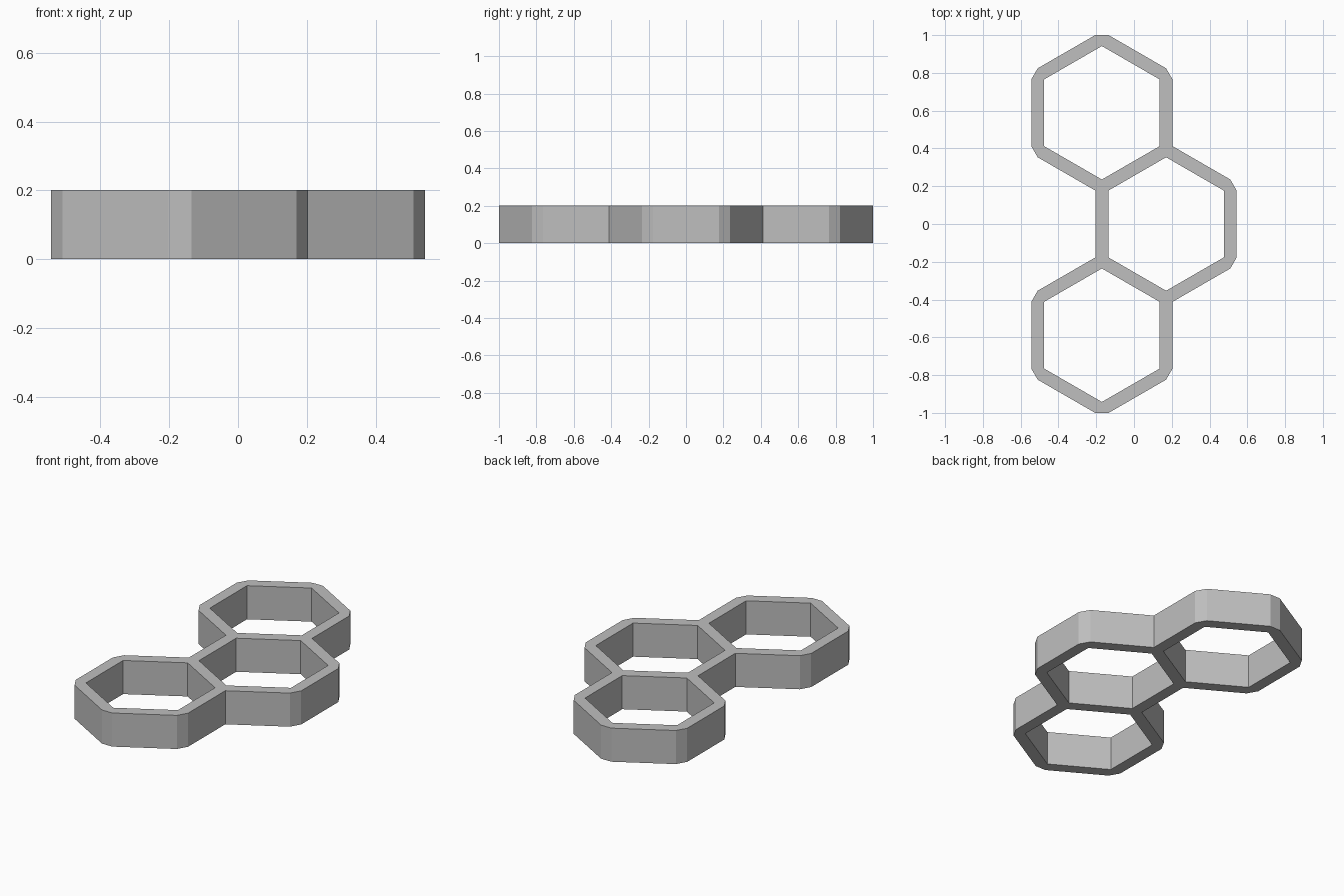
import bpy
import bmesh
from math import radians, sqrt
from mathutils import Matrix, Vector

if "Cube" in bpy.data.objects:
    bpy.data.objects.remove(bpy.data.objects["Cube"], do_unlink=True)

RADIUS = 0.3925      # centreline corner radius of each cell
HALF_WALL = 0.034    # half the wall thickness
HEIGHT = 0.202
APOTHEM = RADIUS * sqrt(3) / 2
HUB = HALF_WALL * 2 / sqrt(3)


def polar(r, degrees):
    return Matrix.Rotation(radians(degrees), 3, "Z") @ Vector((r, 0, 0))


bm = bmesh.new()
made = set()


def add_face(points):
    """Add a flat face once, merging vertices shared with its neighbours later."""
    mid = sum(points, Vector()) / len(points)
    key = (round(mid.x, 3) + 0.0, round(mid.y, 3) + 0.0)
    if key not in made:
        made.add(key)
        bm.faces.new([bm.verts.new(p) for p in points])


# Three hexagonal cells: triangular hubs at the corners, straight walls between
for row in (-1, 0, 1):
    side = -0.5 if row else 0.5
    centre = Vector((side * APOTHEM, row * 1.5 * RADIUS, 0))
    for k in range(6):
        a = 30 + 60 * k
        b = a + 60
        corner_a = centre + polar(RADIUS, a)
        corner_b = centre + polar(RADIUS, b)
        add_face([corner_a + polar(HUB, a + d) for d in (60, 180, 300)])
        add_face([corner_a + polar(HUB, a + 180), corner_a + polar(HUB, a + 60),
                  corner_b + polar(HUB, b - 60), corner_b + polar(HUB, b + 180)])

# Merge the plan and raise it into walls
bmesh.ops.remove_doubles(bm, verts=bm.verts[:], dist=0.001)
raised = bmesh.ops.extrude_face_region(bm, geom=bm.faces[:])
top = [v for v in raised["geom"] if isinstance(v, bmesh.types.BMVert)]
bmesh.ops.translate(bm, verts=top, vec=(0, 0, HEIGHT))
bmesh.ops.recalc_face_normals(bm, faces=bm.faces[:])

mesh = bpy.data.meshes.new("honeycomb_walls")
bm.to_mesh(mesh)
bm.free()
walls = bpy.data.objects.new("honeycomb_walls", mesh)
bpy.context.collection.objects.link(walls)

# Plain grey finish
grey = bpy.data.materials.new("plain_grey")
grey.use_nodes = True
colour = (0.52, 0.52, 0.52, 1)
grey.diffuse_color = colour
grey.node_tree.nodes["Principled BSDF"].inputs["Base Color"].default_value = colour
mesh.materials.append(grey)
